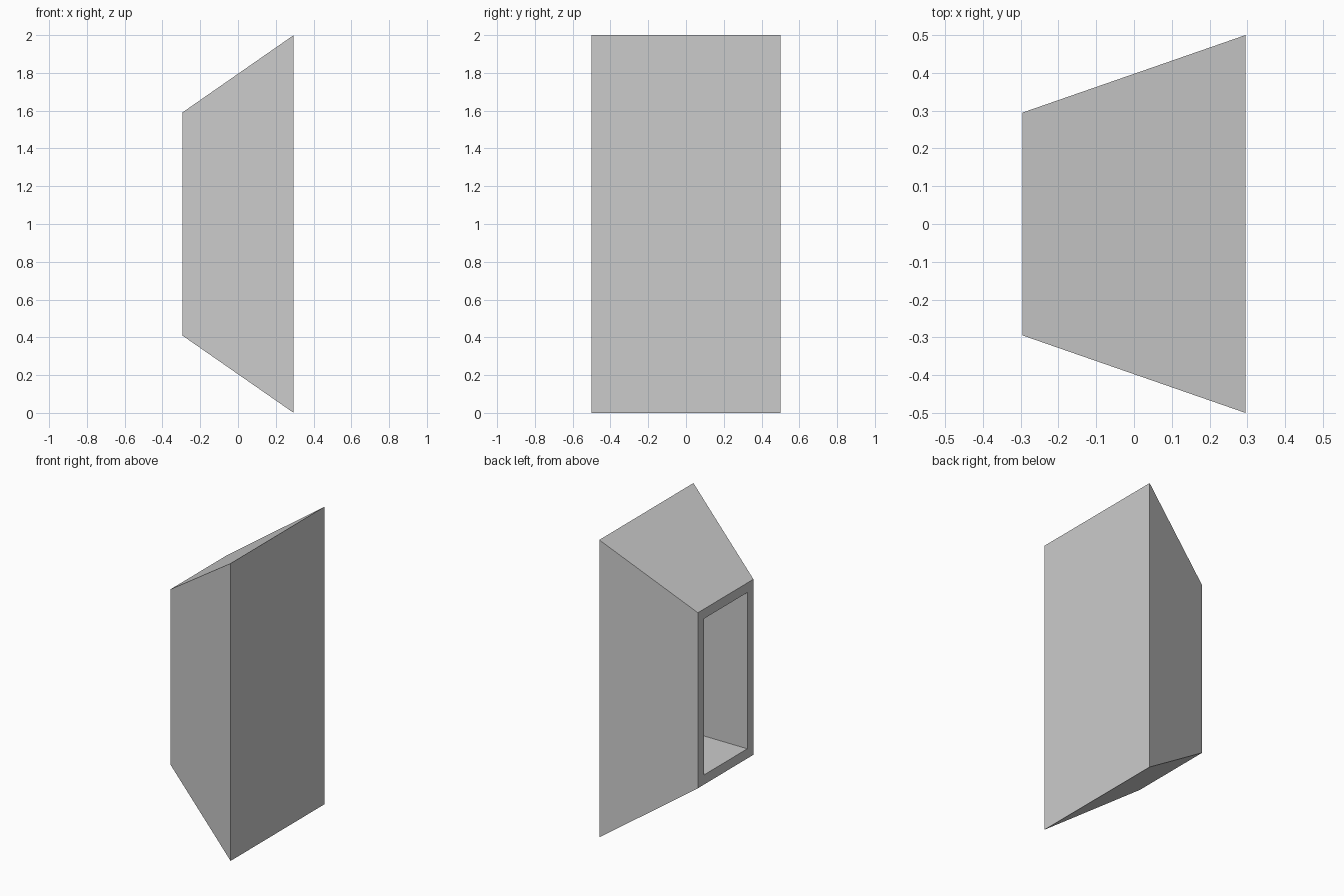
import bpy, bmesh

if "Cube" in bpy.data.objects:
    bpy.data.objects.remove(bpy.data.objects["Cube"])

# One flat grey for the whole part
grey = bpy.data.materials.new("plain grey")
grey.diffuse_color = (0.6, 0.6, 0.6, 1)
grey.use_nodes = True
grey.node_tree.nodes["Principled BSDF"].inputs["Base Color"].default_value = grey.diffuse_color

HALF_X = 0.295   # half depth of the block
RIM = 0.065      # rim width around the opening
POCKET = 0.525   # depth of the opening

bm = bmesh.new()


def ring(x, half_y, half_z):
    """Rectangle of four vertices at a given x, centred on z = 1."""
    return [bm.verts.new((x, sy * half_y, 1 + sz * half_z))
            for sy, sz in ((-1, -1), (1, -1), (1, 1), (-1, 1))]


# Rings run from the large closed face, to the small face, rim and pocket floor
rings = [
    ring(HALF_X, 0.5, 1.0),
    ring(-HALF_X, 0.295, 0.59),
    ring(-HALF_X, 0.295 - RIM, 0.59 - RIM),
    ring(-HALF_X + POCKET, 0.295 - RIM, 0.59 - RIM),
]
for a, b in zip(rings, rings[1:]):
    for i in range(4):
        j = (i + 1) % 4
        bm.faces.new((a[i], a[j], b[j], b[i]))
bm.faces.new(rings[0])
bm.faces.new(rings[-1])
bmesh.ops.recalc_face_normals(bm, faces=bm.faces)

# Tapered block with a straight pocket in its small end
mesh = bpy.data.meshes.new("tapered_housing")
bm.to_mesh(mesh)
bm.free()
mesh.materials.append(grey)
housing = bpy.data.objects.new("tapered_housing", mesh)
bpy.context.collection.objects.link(housing)
